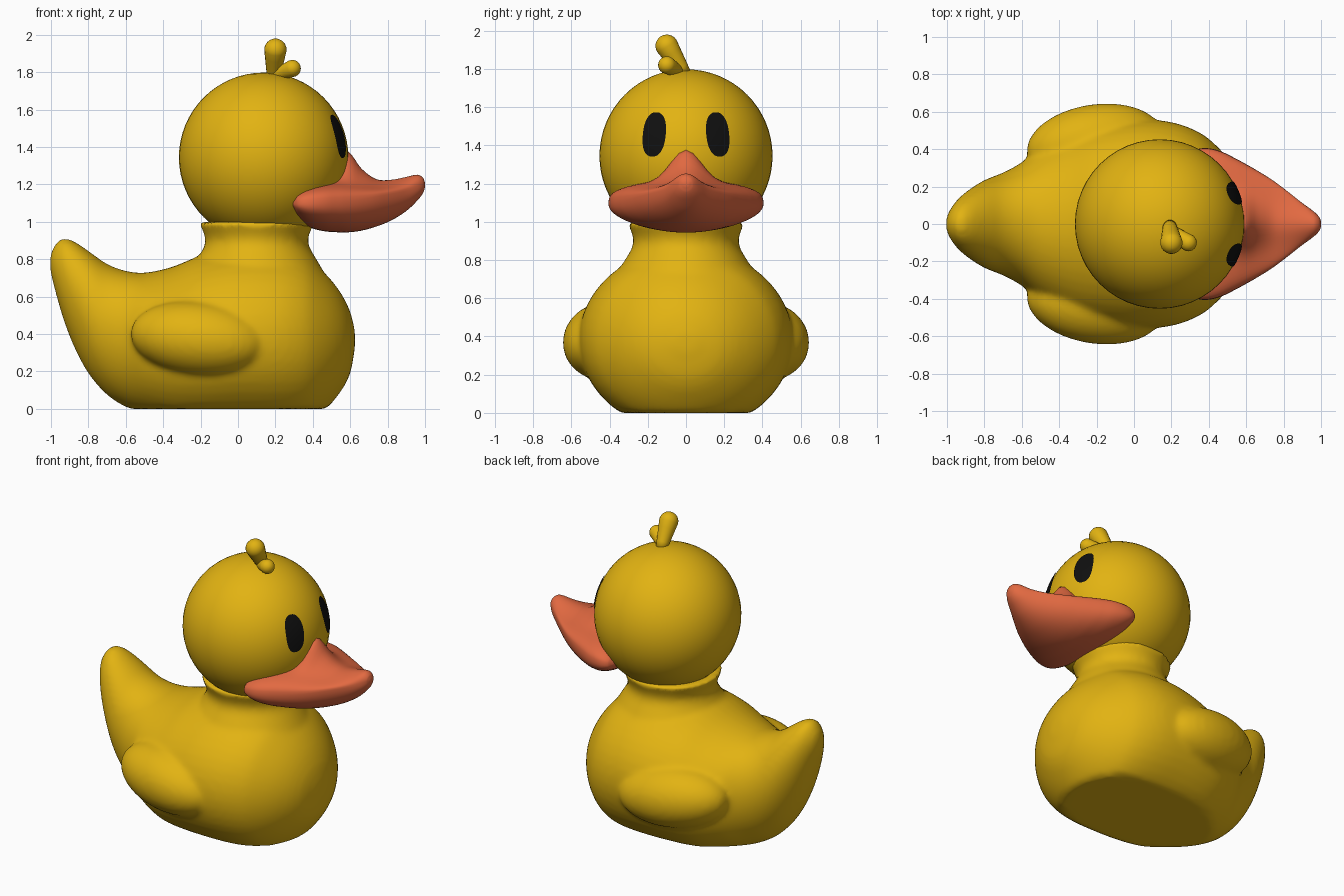
import bpy, bmesh, math
from mathutils import Vector, Matrix

if "Cube" in bpy.data.objects:
    bpy.data.objects.remove(bpy.data.objects["Cube"])


def material(name, rgb):
    m = bpy.data.materials.new(name)
    m.diffuse_color = (*rgb, 1)
    m.use_nodes = True
    m.node_tree.nodes["Principled BSDF"].inputs["Base Color"].default_value = m.diffuse_color
    return m


YELLOW = material("duck yellow", (0.76, 0.45, 0.006))
ORANGE = material("beak orange", (0.76, 0.142, 0.053))
BLACK = material("eye black", (0.005, 0.005, 0.005))


def finish(bm, name, mat):
    bmesh.ops.recalc_face_normals(bm, faces=bm.faces)
    me = bpy.data.meshes.new(name)
    bm.to_mesh(me)
    bm.free()
    me.materials.append(mat)
    for p in me.polygons:
        p.use_smooth = True
    ob = bpy.data.objects.new(name, me)
    bpy.context.collection.objects.link(ob)
    return ob


def loft(bm, rings):
    """Skin a list of equal-length closed rings and cap both ends."""
    vs = [[bm.verts.new(p) for p in r] for r in rings]
    n = len(vs[0])
    for a, b in zip(vs, vs[1:]):
        for i in range(n):
            j = (i + 1) % n
            bm.faces.new((a[i], a[j], b[j], b[i]))
    bm.faces.new(vs[0])
    bm.faces.new(vs[-1])


def resample(rows, k=4):
    """Smooth interpolation: first column is position, tangents are finite differences."""
    def slope(i, c):
        a, b = rows[max(i - 1, 0)], rows[min(i + 1, len(rows) - 1)]
        return (b[c] - a[c]) / (b[0] - a[0])
    out = []
    for i in range(len(rows) - 1):
        p, q = rows[i], rows[i + 1]
        h = q[0] - p[0]
        for s in range(k):
            t = s / k
            row = [p[0] + h * t]
            for c in range(1, len(p)):
                row.append((2*t**3 - 3*t*t + 1) * p[c] + (t**3 - 2*t*t + t) * h * slope(i, c)
                           + (3*t*t - 2*t**3) * q[c] + (t**3 - t*t) * h * slope(i + 1, c))
            out.append(row)
    return out + [list(rows[-1])]


def angles(n):
    return [2 * math.pi * i / n for i in range(n)]


# Body: torso and tail lofted along x (x, low z, high z, half width), flattened below
bm = bmesh.new()
torso = [(-1.005, .74, .82, .03), (-.985, .66, .868, .075), (-.94, .50, .912, .135),
         (-.88, .34, .898, .185), (-.8, .19, .845, .235), (-.7, .075, .775, .275),
         (-.6, .01, .738, .33), (-.5, -.03, .728, .41), (-.35, -.08, .76, .49),
         (-.2, -.1, .82, .535), (0, -.1, .86, .56), (.2, -.1, .86, .545),
         (.35, -.08, .82, .49), (.45, -.02, .74, .41), (.54, .08, .635, .30),
         (.6, .19, .52, .18), (.625, .32, .42, .06)]
loft(bm, [[(x, w * math.cos(a), max(0, (lo + hi) / 2 + (hi - lo) / 2 * math.sin(a)))
           for a in angles(48)] for x, lo, hi, w in resample(torso)])
# Neck flare
neck = [(.55, .43), (.7, .375), (.8, .32), (.87, .28), (.92, .277), (1.0, .31)]
loft(bm, [[(.1 + r * math.cos(a), r * math.sin(a), z) for a in angles(48)]
          for z, r in resample(neck)])
# Wings
for s in (1, -1):
    m = (Matrix.Translation((-.21, s * .43, .375)) @ Matrix.Rotation(s * math.radians(9), 4, 'Z')
         @ Matrix.Rotation(math.radians(6), 4, 'Y') @ Matrix.Diagonal((.37, .21, .20, 1)))
    bmesh.ops.create_uvsphere(bm, u_segments=32, v_segments=20, radius=1, matrix=m)
body = finish(bm, "body", YELLOW)
mod = body.modifiers.new("blend", 'REMESH')
mod.mode = 'VOXEL'
mod.voxel_size = .018
mod.use_smooth_shade = True
mod = body.modifiers.new("soften", 'SMOOTH')
mod.factor = .5
mod.iterations = 8

# Head
HC, HR = Vector((.137, 0, 1.345)), .453
bm = bmesh.new()
bmesh.ops.create_uvsphere(bm, u_segments=48, v_segments=32, radius=HR,
                          matrix=Matrix.Translation(HC))
finish(bm, "head", YELLOW)

# Eyes: thin oval plates hugging the head
for s, name in ((1, "left_eye"), (-1, "right_eye")):
    bm = bmesh.new()

    def on_head(k, a):
        c, d = math.cos(a), math.sin(a)
        u = k * .06 * math.copysign(abs(c) ** .85, c)
        v = k * .116 * math.copysign(abs(d) ** .85, d)
        y, z = s * (.166 + u - .09 * v), 1.457 + v
        r = HR + .005
        return bm.verts.new((HC.x + math.sqrt(r * r - y * y - (z - HC.z) ** 2), y, z))

    mid = on_head(0, 0)
    rows = [[on_head(k, a) for a in angles(32)] for k in (.35, .7, 1)]
    for i in range(32):
        j = (i + 1) % 32
        bm.faces.new((mid, rows[0][i], rows[0][j]))
        for a, b in zip(rows, rows[1:]):
            bm.faces.new((a[i], b[i], b[j], a[j]))
    ob = finish(bm, name, BLACK)
    if sum(p.normal.x for p in ob.data.polygons) < 0:
        ob.data.flip_normals()

# Beak: lofted along x (x, half width, low z, edge z, side top z, central ridge z)
bm = bmesh.new()
beak = [(.295, .35, 1.06, 1.095, 1.13, 1.13), (.32, .39, 1.015, 1.095, 1.175, 1.175),
        (.38, .406, .972, 1.095, 1.205, 1.21), (.46, .39, .95, 1.1, 1.215, 1.26),
        (.54, .352, .944, 1.105, 1.215, 1.35), (.59, .325, .944, 1.11, 1.21, 1.375),
        (.66, .285, .953, 1.12, 1.2, 1.285), (.74, .235, .975, 1.135, 1.19, 1.228),
        (.82, .175, 1.008, 1.15, 1.19, 1.225), (.9, .112, 1.058, 1.165, 1.20, 1.24),
        (.96, .068, 1.115, 1.18, 1.22, 1.252), (.99, .038, 1.155, 1.195, 1.22, 1.235),
        (1.0, .015, 1.185, 1.20, 1.205, 1.21)]
rings = []
for x, w, lo, mid, side, ridge in resample(beak):
    ring = []
    for a in angles(56):
        y, t = w * math.cos(a), math.sin(a)
        if t > 0:
            z = mid + (side - mid) * t ** .65 + (ridge - side) * math.exp(-(y / .115) ** 2) * t
        else:
            z = mid + (lo - mid) * abs(t) ** .9
        ring.append((x, y, z))
    rings.append(ring)
loft(bm, rings)
finish(bm, "beak", ORANGE)


# Head tuft: two rounded tapered lobes
def lobe(name, p, q, r0, r1):
    p, q = Vector(p), Vector(q)
    d = q - p
    rot = d.to_track_quat('Z', 'Y')
    prof = [(d.length * t, r0 + (r1 - r0) * t) for t in (0, .25, .5, .75)]
    prof += [(d.length + r1 * math.sin(a), r1 * math.cos(a))
             for a in [math.radians(g) for g in (0, 15, 30, 45, 60, 75, 87)]]
    b = bmesh.new()
    loft(b, [[p + rot @ Vector((r * math.cos(a), r * math.sin(a), h)) for a in angles(20)]
             for h, r in prof])
    finish(b, name, YELLOW)


lobe("tall_tuft", (.19, -.005, 1.77), (.2, -.1, 1.92), .035, .06)
lobe("short_tuft", (.19, -.03, 1.78), (.29, -.1, 1.82), .03, .046)
